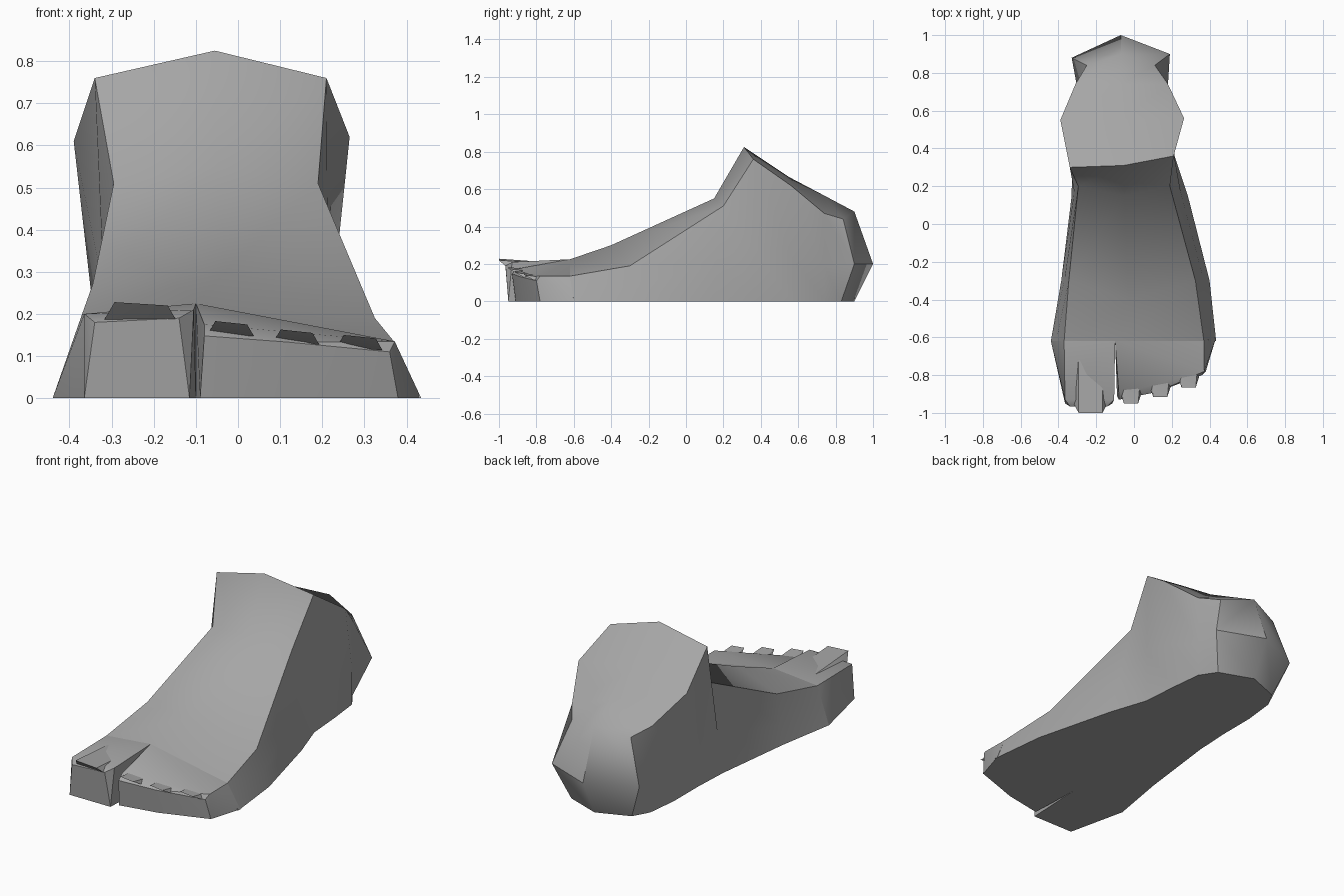
import bpy, bmesh
from mathutils import Vector

if "Cube" in bpy.data.objects:
    bpy.data.objects.remove(bpy.data.objects["Cube"])

skin = bpy.data.materials.new("grey_skin")
skin.diffuse_color = (0.38, 0.38, 0.38, 1)
skin.use_nodes = True
skin.node_tree.nodes["Principled BSDF"].inputs["Base Color"].default_value = skin.diffuse_color


def finish(name, bm, angle):
    bmesh.ops.recalc_face_normals(bm, faces=bm.faces)
    me = bpy.data.meshes.new(name)
    bm.to_mesh(me)
    bm.free()
    me.materials.append(skin)
    ob = bpy.data.objects.new(name, me)
    bpy.context.collection.objects.link(ob)
    bpy.ops.object.select_all(action='DESELECT')
    ob.select_set(True)
    bpy.context.view_layer.objects.active = ob
    bpy.ops.object.shade_smooth_by_angle(angle=angle)
    return ob


def hull(name, points):
    bm = bmesh.new()
    for p in points:
        bm.verts.new(p)
    bmesh.ops.convex_hull(bm, input=bm.verts)
    bmesh.ops.dissolve_limit(bm, angle_limit=0.02, verts=bm.verts, edges=bm.edges)
    return finish(name, bm, 0.5)


# Foot stations: sole (y, left, right), left ridge, crown, right ridge
stations = [
    ((-.62, -.44, .435), (-.37, -.62, .20), (-.10, -.62, .225), (.37, -.62, .135)),
    ((-.30, -.385, .40), (-.345, -.30, .27), (-.03, -.40, .30), (.325, -.30, .19)),
    ((.15, -.33, .285), (-.295, .20, .51), (-.05, .15, .55), (.19, .20, .51)),
    ((.36, -.32, .215), (-.34, .30, .76), (-.055, .31, .825), (.21, .36, .76)),
    ((.56, -.32, .20), (-.39, .55, .61), (-.065, .55, .665), (.265, .56, .62)),
    ((.74, -.30, .18), (-.31, .74, .48), (-.07, .74, .565), (.18, .74, .47)),
    ((.83, -.25, .12), (-.25, .84, .44), (-.07, .90, .48), (.11, .84, .44)),
]
bm = bmesh.new()
rows = []
for i, ((y, l, r), left, crown, right) in enumerate(stations):
    bl, br = Vector((l, y, 0)), Vector((r, y, 0))
    ml, mr = bl.lerp(Vector(left), .4), br.lerp(Vector(right), .4)
    if i == len(stations) - 1:      # widest ring of the heel
        ml, mr = Vector((-.33, .88, .2)), Vector((.19, .9, .2))
    rows.append([bm.verts.new(p) for p in (bl, ml, left, crown, right, mr, br)])
for a, b in zip(rows, rows[1:]):
    for j in range(6):
        bm.faces.new((a[j], a[j + 1], b[j + 1], b[j]))
# Rounded heel
h = rows[-1]
back = bm.verts.new((-.07, 1.0, .2))
base = bm.verts.new((-.07, .9, 0))
for f in ((h[0], h[1], back, base), (h[1], h[2], h[3], back),
          (h[3], h[4], h[5], back), (h[5], h[6], base, back)):
    bm.faces.new(f)
# Flat sole and front closure
bm.faces.new([r[0] for r in rows] + [base] + [r[6] for r in reversed(rows)])
bm.faces.new(rows[0])
finish("foot", bm, 0.75)

# Big toe
hull("big_toe", [(-.44, -.62, 0), (-.10, -.62, 0), (-.37, -.62, .20), (-.10, -.62, .225),
                 (-.365, -.95, 0), (-.115, -.95, 0), (-.34, -.965, .18), (-.14, -.965, .19),
                 (-.365, -.93, .20), (-.105, -.93, .21)])
# Joined small toes, front edge slanting back
hull("small_toes", [(-.10, -.62, 0), (.435, -.60, 0), (-.10, -.62, .225), (.37, -.62, .135),
                    (-.09, -.91, 0), (.12, -.87, 0), (.38, -.78, 0),
                    (-.08, -.93, .148), (.12, -.89, .133), (.36, -.80, .11), (.372, -.78, .135),
                    (-.08, -.90, .175)])


# Upturned nails tapering back into the toes
def nail(name, x0, x1, y, z0, z1, length):
    w = (x1 - x0) * .15
    hull(name, [(x0 + w, y, z1), (x1 - w, y, z1 - .008),
                (x0, y + .05, z0), (x1, y + .05, z0 - .008),
                (x0, y + length, z0), (x1, y + length, z0 - .008),
                (x0 + w, y + length, z1 - .02), (x1 - w, y + length, z1 - .028)])


nail("big_nail", -.32, -.14, -1.0, .182, .228, .28)
for i, (x0, y, z0) in enumerate([(-.07, -.95, .155), (.085, -.915, .135), (.235, -.865, .122)]):
    nail(f"small_nail_{i + 1}", x0, x0 + .108, y, z0, z0 + .028, .18)
